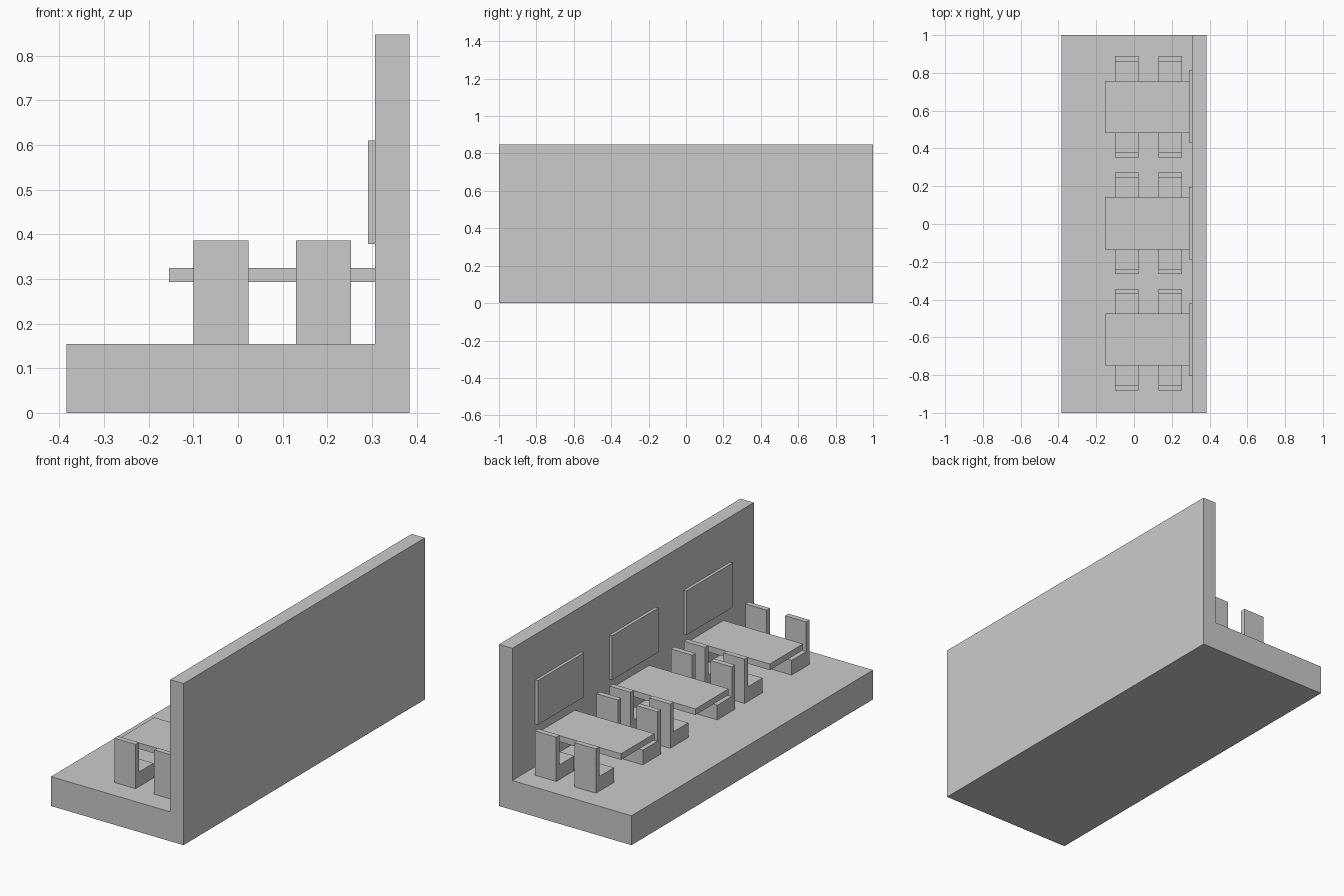
import bpy
import bmesh

if "Cube" in bpy.data.objects:
    bpy.data.objects.remove(bpy.data.objects["Cube"])


def prism(name, profile, axis, a, b):
    """Extrude a 2D profile along x (profile = y,z) or y (profile = x,z)."""
    bm = bmesh.new()
    place = (lambda p, q: (a, p, q)) if axis == 'x' else (lambda p, q: (p, a, q))
    face = bm.faces.new([bm.verts.new(place(p, q)) for p, q in profile])
    new = bmesh.ops.extrude_face_region(bm, geom=[face])['geom']
    shift = (b - a, 0, 0) if axis == 'x' else (0, b - a, 0)
    bmesh.ops.translate(bm, vec=shift,
                        verts=[g for g in new if isinstance(g, bmesh.types.BMVert)])
    bmesh.ops.recalc_face_normals(bm, faces=bm.faces[:])
    mesh = bpy.data.meshes.new(name)
    bm.to_mesh(mesh)
    bm.free()
    obj = bpy.data.objects.new(name, mesh)
    bpy.context.collection.objects.link(obj)
    return obj


def box(name, x0, x1, y0, y1, z0, z1):
    return prism(name, [(x0, z0), (x1, z0), (x1, z1), (x0, z1)], 'y', y0, y1)


FLOOR, WALL, FRONT, BACK = 0.154, 0.307, -0.384, 0.384
CHAIR_W = 0.123

# Floor slab and wall in one L-shaped section
prism("floor_and_wall", [(FRONT, 0), (BACK, 0), (BACK, 0.847), (WALL, 0.847),
                         (WALL, FLOOR), (FRONT, FLOOR)], 'y', -1, 1)

# Three dining bays along the wall
for yc in (-0.612, 0.004, 0.62):
    # Table fixed to the wall
    box("table_top", -0.154, WALL, yc - 0.138, yc + 0.138, 0.293, 0.325)
    # Picture panel above the table
    box("wall_panel", 0.291, WALL, yc - 0.192, yc + 0.192, 0.378, 0.61)
    # L-shaped chairs facing each other, two per side
    for side in (-1, 1):
        outer, back, seat = (yc + side * d for d in (0.269, 0.241, 0.12))
        profile = [(outer, FLOOR), (seat, FLOOR), (seat, 0.231),
                   (back, 0.231), (back, 0.386), (outer, 0.386)]
        for x in (-0.1, 0.13):
            prism("chair", profile, 'x', x, x + CHAIR_W)
